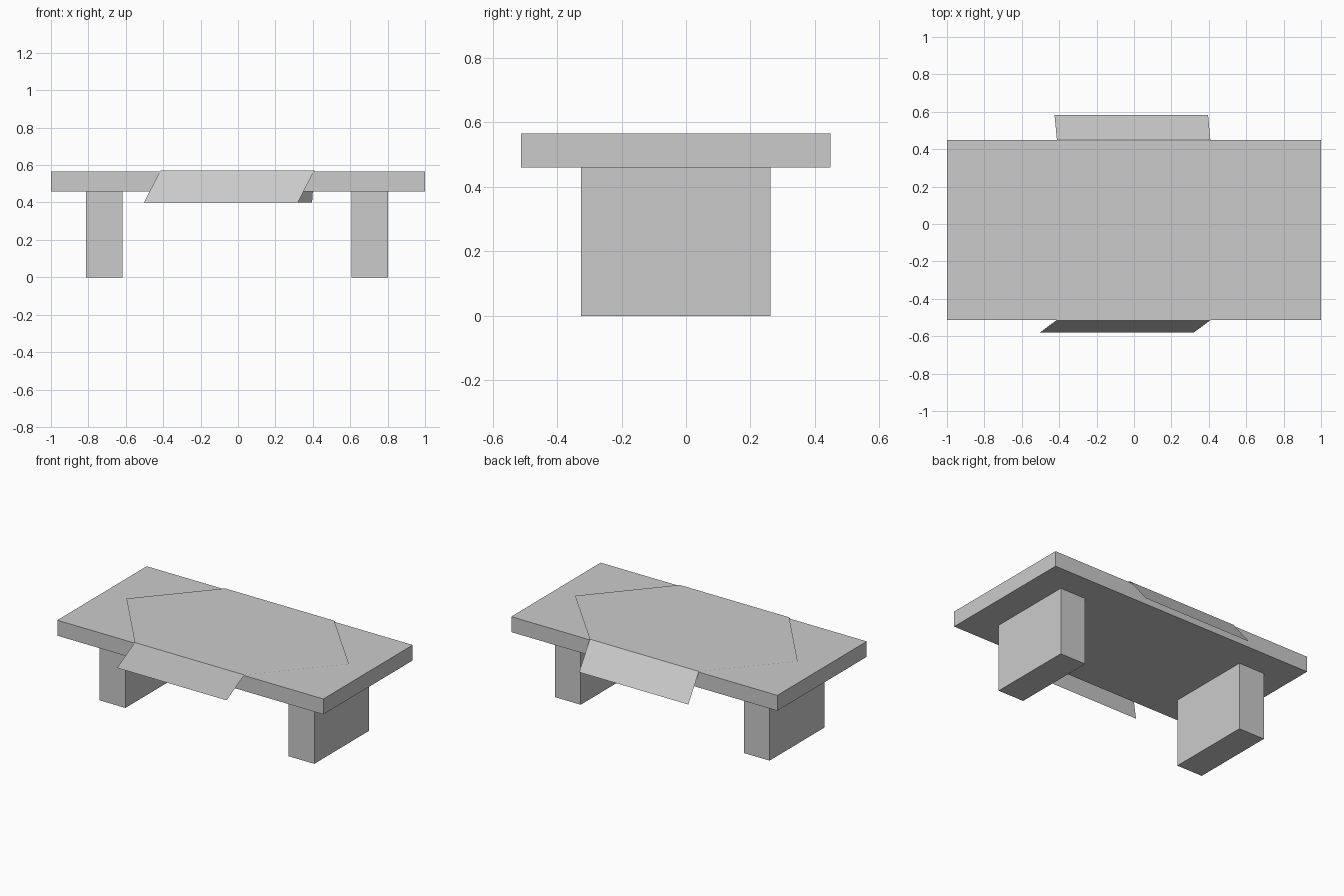
import bpy

if "Cube" in bpy.data.objects:
    bpy.data.objects.remove(bpy.data.objects["Cube"])


def box(name, lo, hi):
    """Axis-aligned box between two corners."""
    size = [b - a for a, b in zip(lo, hi)]
    mid = [(a + b) / 2 for a, b in zip(lo, hi)]
    bpy.ops.mesh.primitive_cube_add(size=1, location=mid)
    ob = bpy.context.object
    ob.name = name
    ob.scale = size
    bpy.ops.object.transform_apply(location=False, rotation=False, scale=True)
    return ob


# Table top
box("table_top", (-1, -0.512, 0.46), (1, 0.448, 0.565))

# Two slab legs
for side, x in (("left", -0.715), ("right", 0.705)):
    box(side + "_leg", (x - 0.097, -0.326, 0), (x + 0.097, 0.262, 0.46))

# Thin cloth: hexagon lying on the top, with a flap hanging front and back
z, hem = 0.571, 0.40
verts = [
    (-0.415, -0.515, z), (0.408, -0.515, z), (0.845, -0.015, z),
    (0.408, 0.45, z), (-0.412, 0.45, z), (-0.825, -0.02, z),
    (-0.503, -0.58, hem), (0.32, -0.58, hem),
    (0.396, 0.582, hem), (-0.425, 0.582, hem),
]
faces = [(0, 1, 2, 3, 4, 5), (6, 7, 1, 0), (4, 3, 8, 9)]
mesh = bpy.data.meshes.new("table_cloth")
mesh.from_pydata(verts, [], faces)
cloth = bpy.data.objects.new("table_cloth", mesh)
bpy.context.collection.objects.link(cloth)
